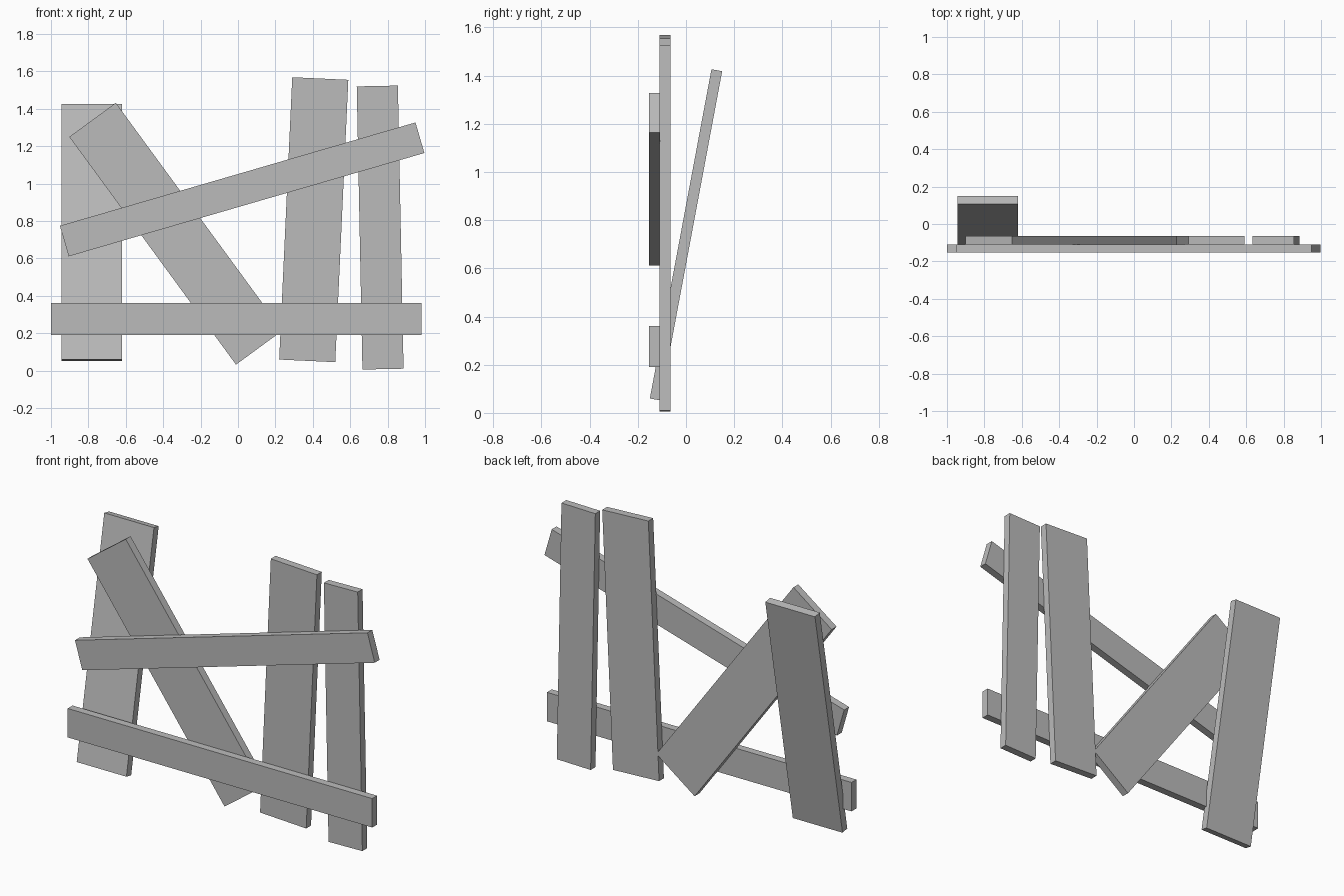
import bpy
from math import radians

if "Cube" in bpy.data.objects:
    bpy.data.objects.remove(bpy.data.objects["Cube"])

# One plain grey for all planks
grey = bpy.data.materials.new("plank grey")
grey.use_nodes = True
colour = (0.5, 0.5, 0.5, 1)
grey.diffuse_color = colour
grey.node_tree.nodes["Principled BSDF"].inputs["Base Color"].default_value = colour

THICK = 0.045
RAIL_Y, BOARD_Y = -0.131, -0.087


def plank(name, centre, width, height, roll=0, lean=0):
    """A flat plank: roll turns it in the fence plane, lean tips it backwards."""
    bpy.ops.mesh.primitive_cube_add(size=1, location=centre)
    ob = bpy.context.object
    ob.name = name
    ob.scale = (width, THICK, height)
    bpy.ops.object.transform_apply(location=False, rotation=False, scale=True)
    ob.rotation_euler = (radians(-lean), radians(roll), 0)
    ob.data.materials.append(grey)


# Cross rails at the front
plank("lower_rail", (-0.01, RAIL_Y, 0.276), 1.98, 0.17)
plank("upper_rail", (0.022, RAIL_Y, 0.969), 1.98, 0.17, roll=-16.2)

# Upright boards behind the rails
plank("left_board", (0.76, BOARD_Y, 0.765), 0.22, 1.514, roll=-1.15)
plank("middle_board", (0.405, BOARD_Y, 0.807), 0.3, 1.511, roll=2.65)
plank("fallen_board", (-0.332, BOARD_Y, 0.732), 0.308, 1.509, roll=-36.2)

# Loose board leaning backwards
plank("leaning_board", (-0.782, 0, 0.739), 0.323, 1.39, lean=10.6)
